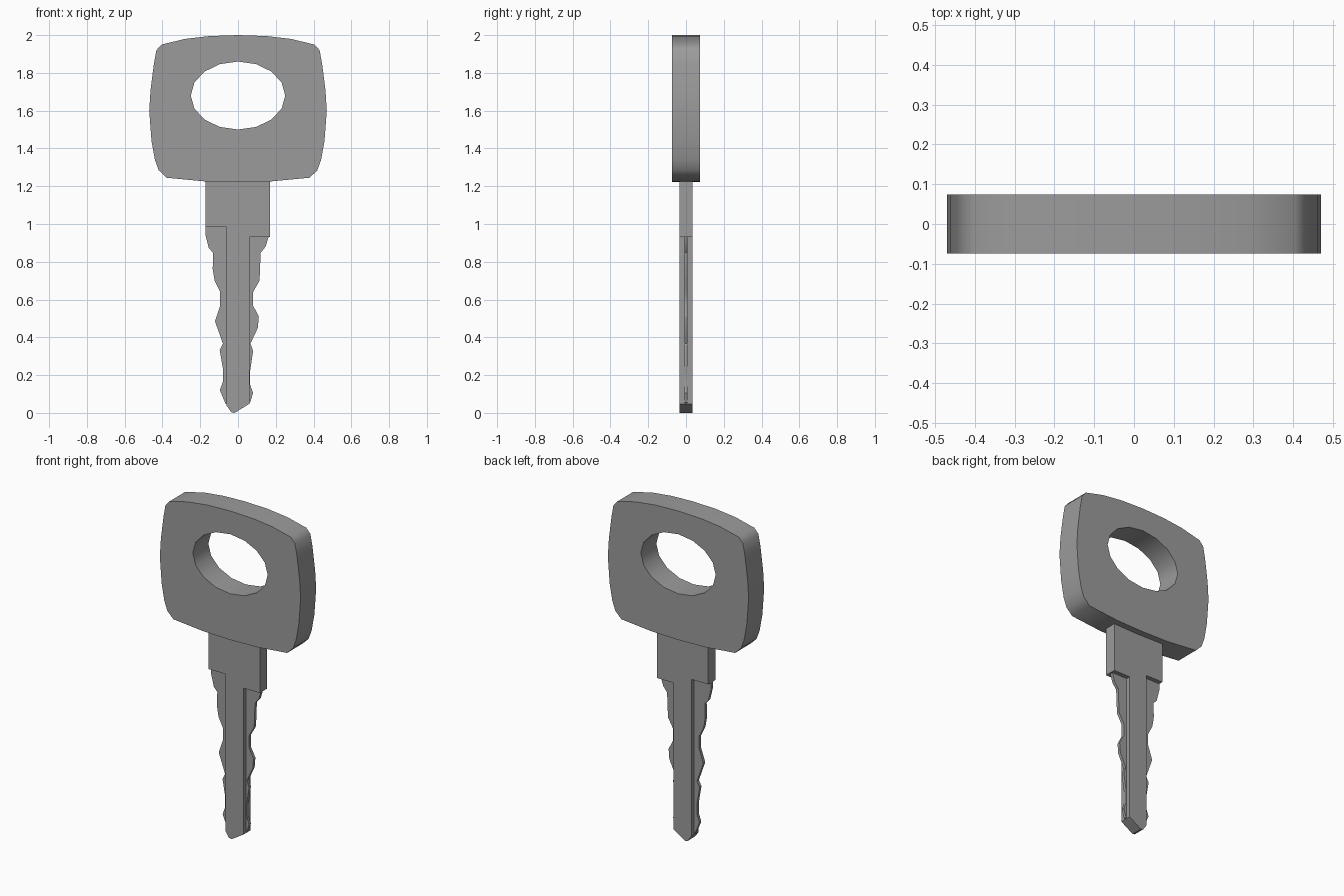
import bpy, bmesh, math
from mathutils import Matrix

if "Cube" in bpy.data.objects:
    bpy.data.objects.remove(bpy.data.objects["Cube"])

metal = bpy.data.materials.new("dark_grey")
metal.diffuse_color = (0.33, 0.33, 0.33, 1)
metal.use_nodes = True
metal.node_tree.nodes["Principled BSDF"].inputs["Base Color"].default_value = metal.diffuse_color


def plate(name, loops, half_thickness, smooth_angle):
    """Extrude x-z outlines (first outer, others holes) evenly about y = 0."""
    curve = bpy.data.curves.new(name + "_outline", 'CURVE')
    curve.dimensions = '2D'
    curve.fill_mode = 'BOTH'
    curve.extrude = half_thickness
    for loop in loops:
        spline = curve.splines.new('POLY')
        spline.points.add(len(loop) - 1)
        for point, (x, z) in zip(spline.points, loop):
            point.co = (x, z, 0, 1)
        spline.use_cyclic_u = True
    temp = bpy.data.objects.new(name + "_temp", curve)
    bpy.context.collection.objects.link(temp)
    deps = bpy.context.evaluated_depsgraph_get()
    mesh = bpy.data.meshes.new_from_object(temp.evaluated_get(deps))
    bpy.data.objects.remove(temp)
    bm = bmesh.new()
    bm.from_mesh(mesh)
    bmesh.ops.remove_doubles(bm, verts=bm.verts, dist=0.0005)
    bm.transform(Matrix.Rotation(math.pi / 2, 4, 'X'))
    bmesh.ops.recalc_face_normals(bm, faces=bm.faces)
    bm.to_mesh(mesh)
    bm.free()
    mesh.materials.clear()
    mesh.materials.append(metal)
    obj = bpy.data.objects.new(name, mesh)
    bpy.context.collection.objects.link(obj)
    bpy.ops.object.select_all(action='DESELECT')
    obj.select_set(True)
    bpy.context.view_layer.objects.active = obj
    bpy.ops.object.shade_smooth_by_angle(angle=math.radians(smooth_angle))
    return obj


# Grip: mirrored half outline with a 16-sided oval hole
half = [(0.15, 1.995), (0.28, 1.98), (0.405, 1.95), (0.432, 1.92), (0.445, 1.85),
        (0.463, 1.71), (0.47, 1.6), (0.458, 1.44), (0.44, 1.34), (0.42, 1.285),
        (0.38, 1.245), (0.18, 1.226)]
grip = [(0, 2.0)] + half + [(0, 1.222)] + [(-x, z) for x, z in reversed(half)]
hole = [(0.25 * math.cos(i * math.pi / 8), 1.68 + 0.18 * math.sin(i * math.pi / 8))
        for i in range(16)]
plate("key_grip", [grip, hole], 0.074, 50)

# Thick shank: collar with uneven shoulders, central rib and pointed tip
shank = [(-0.173, 1.226), (-0.173, 0.985), (-0.06, 0.985), (-0.06, 0.038),
         (-0.036, 0.004), (-0.02, 0.0), (-0.008, 0.006), (0.06, 0.048),
         (0.06, 0.932), (0.17, 0.932), (0.17, 1.226)]
plate("key_shank", [shank], 0.035, 30)

# Thin toothed blade running through the rib
left_teeth = [(-0.173, 0.99), (-0.173, 0.945), (-0.155, 0.873), (-0.132, 0.848),
              (-0.134, 0.76), (-0.124, 0.70), (-0.094, 0.64), (-0.094, 0.568),
              (-0.122, 0.485), (-0.08, 0.367), (-0.097, 0.333), (-0.08, 0.235),
              (-0.08, 0.165), (-0.096, 0.12), (-0.066, 0.048), (-0.05, 0.04)]
right_teeth = [(0.05, 0.05), (0.064, 0.055), (0.08, 0.105), (0.064, 0.15), (0.064, 0.22),
               (0.08, 0.328), (0.066, 0.367), (0.105, 0.45), (0.11, 0.51),
               (0.08, 0.568), (0.08, 0.64), (0.114, 0.70), (0.12, 0.848),
               (0.146, 0.88), (0.164, 0.94), (0.164, 0.99)]
plate("key_blade", [left_teeth + right_teeth], 0.009, 30)
